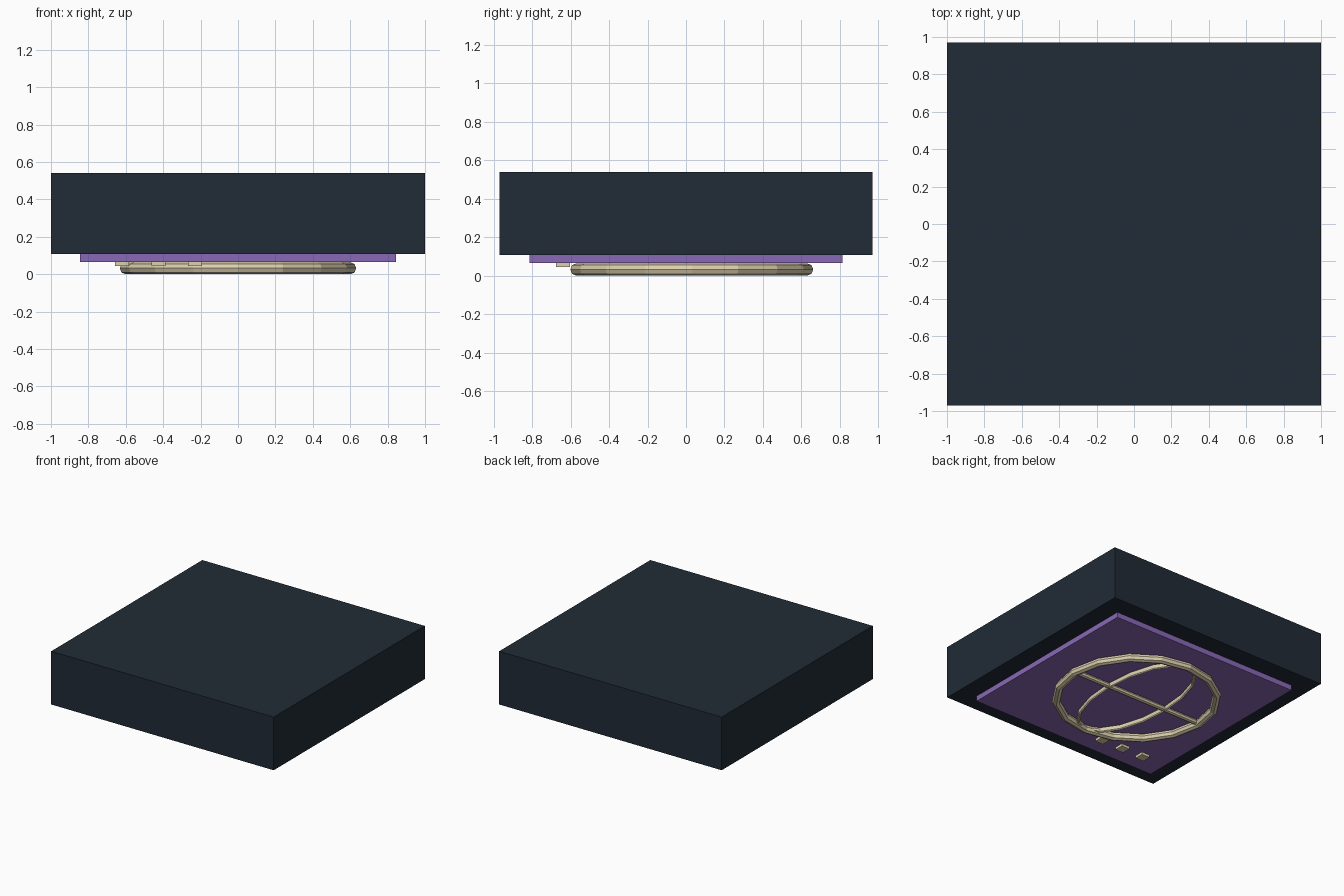
import bpy
from math import pi

if "Cube" in bpy.data.objects:
    bpy.data.objects.remove(bpy.data.objects["Cube"])


def material(name, rgb):
    m = bpy.data.materials.new(name)
    m.diffuse_color = (*rgb, 1)
    m.use_nodes = True
    m.node_tree.nodes["Principled BSDF"].inputs["Base Color"].default_value = m.diffuse_color
    return m


navy = material("navy", (0.015, 0.024, 0.037))
purple = material("purple", (0.25, 0.14, 0.47))
cream = material("cream", (0.72, 0.63, 0.42))


def finish(name, mat):
    ob = bpy.context.object
    ob.name = name
    ob.data.materials.append(mat)
    return ob


def box(name, x, y, z0, z1, sx, sy, mat):
    bpy.ops.mesh.primitive_cube_add(size=1, location=(x, y, (z0 + z1) / 2))
    bpy.context.object.scale = (sx, sy, z1 - z0)
    return finish(name, mat)


def ring(name, tube, z, x_scale):
    bpy.ops.mesh.primitive_torus_add(major_radius=0.6, minor_radius=tube,
                                     major_segments=16, minor_segments=8,
                                     location=(0, 0.03, z))
    bpy.context.object.scale = (x_scale, 1, 1)
    return finish(name, cream)


# Main slab and the plate beneath it
box("slab", 0, 0, 0.108, 0.54, 2, 1.94, navy)
box("underside_plate", 0, 0, 0.065, 0.115, 1.69, 1.63, purple)

# Globe emblem: outer ring, narrow meridian, equator bar
ring("outer_ring", 0.032, 0.032, 1)
ring("meridian_ring", 0.022, 0.038, 0.45)
bpy.ops.mesh.primitive_cylinder_add(vertices=8, radius=0.021, depth=1.2,
                                    location=(0, 0.03, 0.038),
                                    rotation=(0, pi / 2, 0))
finish("equator_bar", cream)

# Row of three small studs
for i in range(3):
    box(f"stud_{i + 1}", -0.62 + i * 0.195, -0.64, 0.045, 0.068, 0.073, 0.073, cream)
